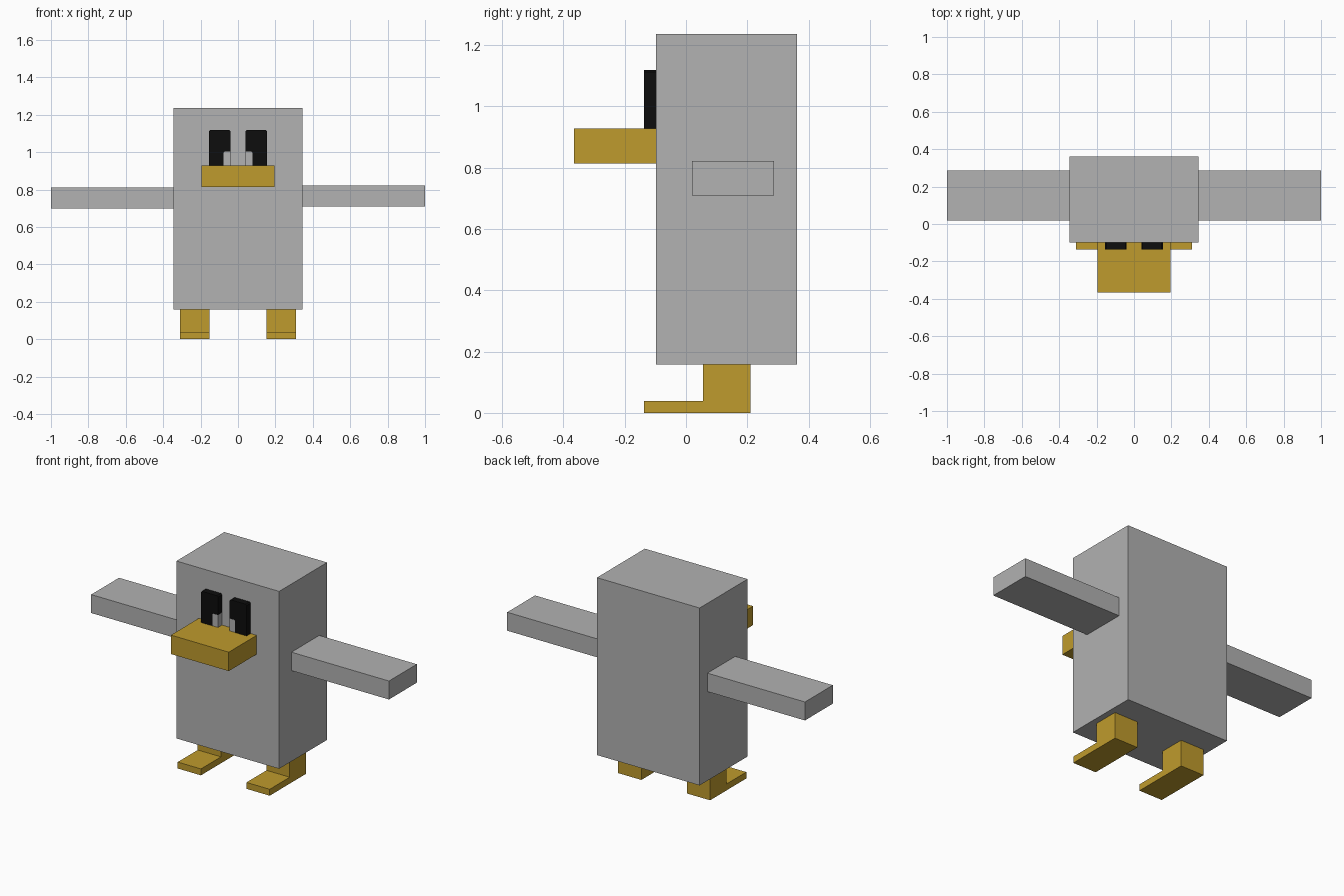
import bpy, bmesh

if "Cube" in bpy.data.objects:
    bpy.data.objects.remove(bpy.data.objects["Cube"])


def material(name, rgb):
    m = bpy.data.materials.new(name)
    m.diffuse_color = (*rgb, 1)
    m.use_nodes = True
    m.node_tree.nodes["Principled BSDF"].inputs["Base Color"].default_value = m.diffuse_color
    return m


grey = material("grey", (0.445, 0.445, 0.445))
gold = material("gold", (0.521, 0.328, 0.026))
black = material("black", (0.004, 0.004, 0.004))


def prism(name, profile, offset, mat):
    """Extrude a closed 3D profile along an offset vector."""
    bm = bmesh.new()
    face = bm.faces.new([bm.verts.new(p) for p in profile])
    res = bmesh.ops.extrude_face_region(bm, geom=[face])
    verts = [g for g in res["geom"] if isinstance(g, bmesh.types.BMVert)]
    bmesh.ops.translate(bm, verts=verts, vec=offset)
    bmesh.ops.recalc_face_normals(bm, faces=bm.faces)
    mesh = bpy.data.meshes.new(name)
    bm.to_mesh(mesh)
    bm.free()
    mesh.materials.append(mat)
    ob = bpy.data.objects.new(name, mesh)
    bpy.context.collection.objects.link(ob)
    return ob


def box(name, x, y, z, mat):
    base = [(x[0], y[0], z[0]), (x[1], y[0], z[0]), (x[1], y[1], z[0]), (x[0], y[1], z[0])]
    return prism(name, base, (0, 0, z[1] - z[0]), mat)


FRONT = -0.098  # front face of the body

# Body and beak
box("body", (-0.345, 0.345), (FRONT, 0.362), (0.158, 1.235), grey)
box("beak", (-0.194, 0.194), (-0.366, FRONT), (0.813, 0.928), gold)

# Wings: the left one sits slightly lower
box("wing_right", (0.345, 1.0), (0.02, 0.287), (0.709, 0.821), grey)
box("wing_left", (-1.0, -0.345), (0.02, 0.287), (0.699, 0.811), grey)

for side, s in (("left", -1), ("right", 1)):
    # Leg with foot plate, drawn as a side profile
    leg = [(-0.137, 0), (0.21, 0), (0.21, 0.158), (0.055, 0.158), (0.055, 0.039), (-0.137, 0.039)]
    prism("leg_" + side, [(s * 0.153, y, z) for y, z in leg], (s * 0.156, 0, 0), gold)

    # Eye with a notch in its lower inner corner and clipped corners
    c = 0.007
    eye = [(0.077, 0.928), (0.154, 0.928), (0.154, 1.119 - c), (0.154 - c, 1.119),
           (0.039 + c, 1.119), (0.039, 1.119 - c), (0.039, 1.004), (0.077 - c, 1.004),
           (0.077, 1.004 - c)]
    prism("eye_" + side, [(s * x, FRONT, z) for x, z in eye], (0, -0.039, 0), black)

    # Pupil filling the notch
    box("pupil_" + side, sorted((s * 0.039, s * 0.077)), (-0.136, FRONT), (0.928, 1.003), grey)
